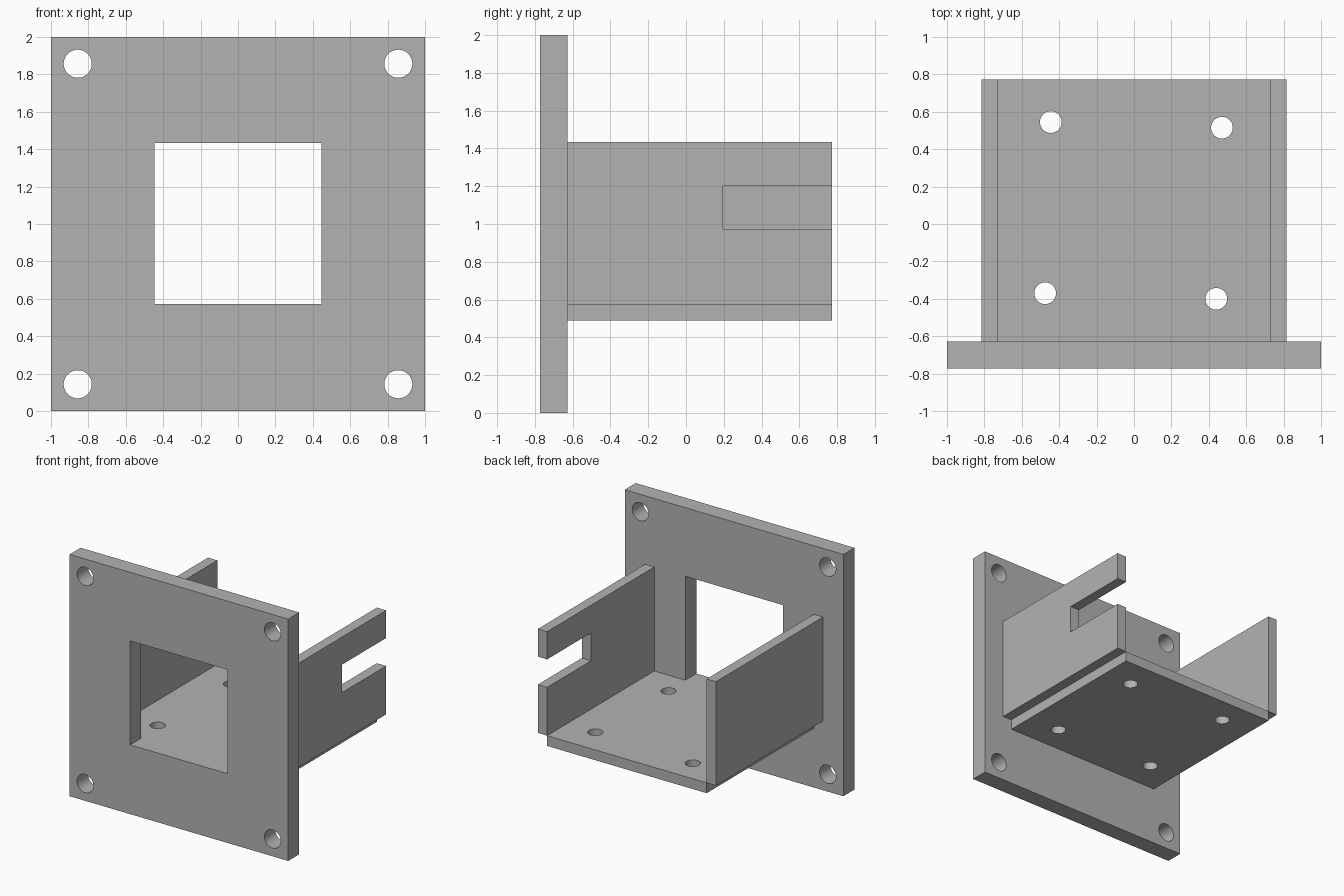
import bpy
from math import pi, radians

cube = bpy.data.objects.get("Cube")
if cube:
    bpy.data.objects.remove(cube, do_unlink=True)

# Single grey colour
grey = bpy.data.materials.new("plain_grey")
grey.use_nodes = True
grey.diffuse_color = (0.45, 0.45, 0.45, 1)
grey.node_tree.nodes["Principled BSDF"].inputs["Base Color"].default_value = grey.diffuse_color


def box(name, low, high):
    """Box spanning two opposite corners."""
    center = [(a + b) / 2 for a, b in zip(low, high)]
    bpy.ops.mesh.primitive_cube_add(size=1, location=center)
    obj = bpy.context.object
    obj.name = name
    obj.scale = [b - a for a, b in zip(low, high)]
    bpy.ops.object.transform_apply(location=False, rotation=False, scale=True)
    obj.data.materials.append(grey)
    return obj


def drill(name, center, radius, rotation=(0, 0, 0)):
    """Round cutter for a bolt hole."""
    bpy.ops.mesh.primitive_cylinder_add(
        vertices=48, radius=radius, depth=0.4, location=center, rotation=rotation)
    obj = bpy.context.object
    obj.name = name
    obj.data.materials.append(grey)
    return obj


def cut(target, cutters):
    """Subtract the cutters, bake the result and discard them."""
    bpy.ops.object.select_all(action="DESELECT")
    target.select_set(True)
    bpy.context.view_layer.objects.active = target
    for cutter in cutters:
        cutter.hide_render = True
        mod = target.modifiers.new("cut", "BOOLEAN")
        mod.operation = "DIFFERENCE"
        mod.solver = "EXACT"
        mod.object = cutter
        bpy.ops.object.modifier_apply(modifier=mod.name)
    for cutter in cutters:
        bpy.data.objects.remove(cutter, do_unlink=True)
    bpy.ops.object.shade_smooth_by_angle(angle=radians(30))


FRONT, FLANGE_BACK, BACK = -0.772, -0.628, 0.772
FLOOR_BOTTOM, FLOOR_TOP, WALL_TOP = 0.488, 0.573, 1.433
INNER, OUTER = 0.73, 0.815

# Square mounting flange with a window and four corner holes
flange = box("mounting_flange", (-1, FRONT, 0), (1, FLANGE_BACK, 2))
cutters = [box("window_cutter", (-0.446, -1, FLOOR_TOP), (0.446, -0.4, WALL_TOP))]
for x in (-0.857, 0.857):
    for z in (0.143, 1.857):
        cutters.append(drill("flange_hole_cutter", (x, -0.7, z), 0.075, (pi / 2, 0, 0)))
cut(flange, cutters)

# Floor plate with a slightly skewed pattern of four holes
floor = box("floor_plate", (-INNER, FLANGE_BACK, FLOOR_BOTTOM), (INNER, BACK, FLOOR_TOP))
holes = [(-0.445, 0.545), (0.47, 0.515), (-0.475, -0.37), (0.44, -0.4)]
cut(floor, [drill("floor_hole_cutter", (x, y, 0.53), 0.058) for x, y in holes])

# Side walls standing outside the floor edges; the left one has an open slot
right_wall = box("right_wall", (-OUTER, FLANGE_BACK, FLOOR_TOP), (-INNER, BACK, WALL_TOP))
left_wall = box("left_wall", (INNER, FLANGE_BACK, FLOOR_TOP), (OUTER, BACK, WALL_TOP))
cut(left_wall, [box("slot_cutter", (0.6, 0.197, 0.973), (0.95, 1, 1.204))])
